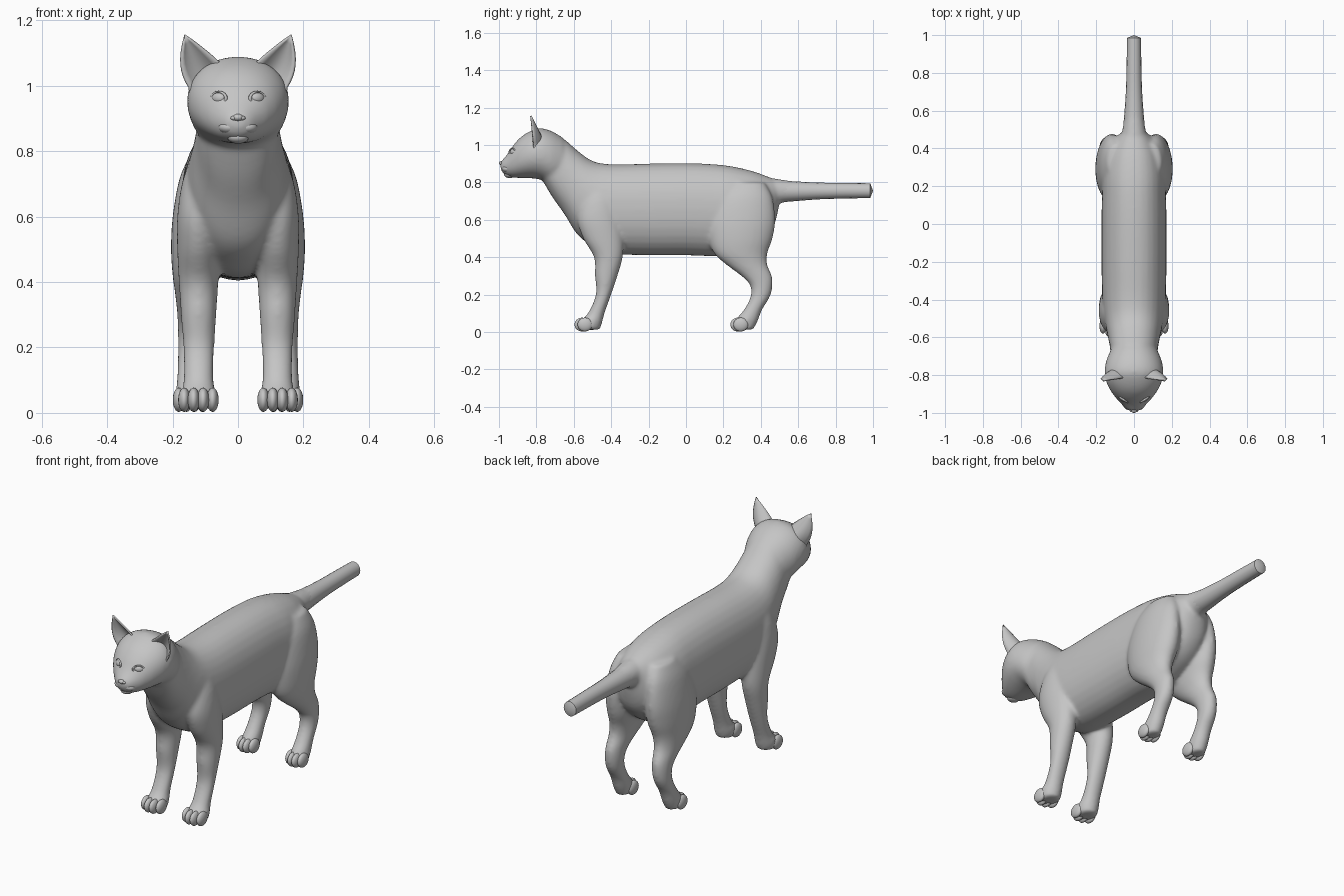
import bpy, bmesh, math
from mathutils import Vector

if "Cube" in bpy.data.objects:
    bpy.data.objects.remove(bpy.data.objects["Cube"])

grey = bpy.data.materials.new("warm_grey")
grey.diffuse_color = (0.56, 0.56, 0.56, 1)
grey.use_nodes = True
grey.node_tree.nodes["Principled BSDF"].inputs["Base Color"].default_value = grey.diffuse_color


def make_object(name, bm):
    bmesh.ops.recalc_face_normals(bm, faces=bm.faces)
    mesh = bpy.data.meshes.new(name)
    bm.to_mesh(mesh)
    bm.free()
    ob = bpy.data.objects.new(name, mesh)
    bpy.context.collection.objects.link(ob)
    mesh.materials.append(grey)
    return ob


def spline(rows, steps):
    """Smoothly interpolate between section rows."""
    out = []
    for i in range(len(rows) - 1):
        a, b = rows[max(i - 1, 0)], rows[i]
        c, d = rows[i + 1], rows[min(i + 2, len(rows) - 1)]
        for k in range(steps):
            t = k / steps
            out.append([q + 0.5 * t * (r - p + t * (2 * p - 5 * q + 4 * r - s + t * (3 * (q - r) + s - p)))
                        for p, q, r, s in zip(a, b, c, d)])
    return out + [list(rows[-1])]


def loft(bm, axis, rows, n=32, power=2.0, point=0.0, side=1):
    """Rows are (position, x0, x1, v0, v1): ovals stacked along y or z."""
    rings = []
    for t, x0, x1, v0, v1 in spline(rows, 4):
        ring = []
        for k in range(n):
            a = 2 * math.pi * k / n
            c, s = math.cos(a), math.sin(a)
            c = math.copysign(abs(c) ** (2 / power), c)
            s = math.copysign(abs(s) ** (2 / power), s)
            x = side * ((x0 + x1) / 2 + c * (x1 - x0) / 2)
            v = (v0 + v1) / 2 + s * (v1 - v0) / 2
            ring.append(bm.verts.new((x, t, v) if axis == "y" else (x, v, t)))
        rings.append(ring)
    for r0, r1 in zip(rings, rings[1:]):
        for k in range(n):
            bm.faces.new((r0[k], r0[(k + 1) % n], r1[(k + 1) % n], r1[k]))
    bm.faces.new(rings[0])
    centre = sum((v.co for v in rings[-1]), Vector()) / n
    centre["xyz".index(axis)] += point
    tip = bm.verts.new(centre)
    for k in range(n):
        bm.faces.new((rings[-1][k], rings[-1][(k + 1) % n], tip))


def ball(name, loc, size, turn=0.0):
    bm = bmesh.new()
    bmesh.ops.create_uvsphere(bm, u_segments=20, v_segments=12, radius=1)
    ob = make_object(name, bm)
    ob.location, ob.scale, ob.rotation_euler = loc, size, (0, 0, turn)
    return ob


# Body: torso, neck, head and legs blended into one skin
bm = bmesh.new()
torso = [(-.80, .10, .87, 1.04), (-.72, .12, .73, 1.06), (-.65, .128, .63, 1.03),
         (-.58, .142, .52, .97), (-.50, .158, .46, .915), (-.40, .168, .42, .897),
         (-.20, .172, .41, .90), (0, .172, .41, .902), (.15, .17, .405, .897),
         (.25, .168, .41, .885), (.35, .15, .45, .862), (.42, .12, .50, .838),
         (.47, .085, .57, .818), (.495, .045, .66, .808)]
loft(bm, "y", [(y, -w, w, lo, hi) for y, w, lo, hi in torso], power=2.2)
head = [(-.992, .02, .875, .91), (-.98, .042, .85, .922), (-.95, .07, .832, .958),
        (-.92, .097, .825, 1.003), (-.88, .126, .823, 1.045), (-.83, .149, .822, 1.075),
        (-.78, .156, .815, 1.09), (-.72, .146, .79, 1.075), (-.66, .12, .78, 1.04)]
loft(bm, "y", [(y, -w, w, lo, hi) for y, w, lo, hi in head], power=2.1)
loft(bm, "y", [(.38, -.08, .08, .66, .83), (.48, -.065, .065, .685, .82),
               (.56, -.052, .052, .698, .808), (.66, -.044, .044, .708, .798)])
front_leg = [(.78, .06, .145, -.52, -.40), (.70, .05, .172, -.56, -.37),
             (.60, .05, .186, -.58, -.35), (.50, .055, .186, -.55, -.335),
             (.40, .06, .181, -.492, -.338), (.30, .066, .175, -.487, -.366),
             (.20, .072, .168, -.482, -.40), (.10, .074, .167, -.525, -.435),
             (.05, .066, .176, -.575, -.448), (.012, .075, .168, -.57, -.46)]
hind_leg = [(.80, .05, .14, .24, .42), (.72, .04, .178, .16, .462),
            (.60, .035, .2, .12, .478), (.50, .035, .205, .12, .463),
            (.42, .055, .2, .15, .435), (.36, .075, .192, .215, .435),
            (.30, .09, .186, .295, .46), (.25, .096, .184, .342, .463),
            (.19, .10, .184, .345, .45), (.12, .102, .186, .31, .408),
            (.06, .10, .19, .262, .385), (.012, .108, .184, .26, .36)]
for side in (1, -1):
    loft(bm, "z", front_leg, side=side)
    loft(bm, "z", hind_leg, side=side)
body = make_object("body", bm)
remesh = body.modifiers.new("blend", "REMESH")
remesh.mode = "VOXEL"
remesh.voxel_size = 0.009
remesh.use_smooth_shade = True
smooth = body.modifiers.new("soften", "SMOOTH")
smooth.factor, smooth.iterations = 0.5, 14

# Tail with a blunt cut end
bm = bmesh.new()
loft(bm, "y", [(.45, -.065, .065, .69, .81), (.55, -.054, .054, .697, .807),
               (.70, -.043, .043, .709, .799), (.85, -.039, .039, .714, .797),
               (.985, -.037, .037, .716, .795)], n=16, point=.015)
make_object("tail", bm)

for side in (1, -1):
    tag = "left" if side > 0 else "right"
    # Toes
    for leg, cx, toe_y, gap in (("front", .121, -.556, .029), ("hind", .145, .277, .024)):
        for k in range(4):
            off = k - 1.5
            back = .016 if abs(off) > 1 else 0
            ball(f"{tag}_{leg}_toe_{k + 1}", (side * (cx + off * gap), toe_y + back, .04),
                 (.0185, .04, .037))
    # Ears: curved cups open to the front
    bm = bmesh.new()
    inner, outer, tip = Vector((.058, -.815, 1.07)), Vector((.148, -.815, .995)), Vector((.163, -.83, 1.156))
    grid = []
    for j in range(11):
        v = -.25 + 1.25 * j / 10
        spread = max(1 - v, 0) ** .8
        bulge = max(v * (1 - v), 0)
        row = []
        for i in range(9):
            u = i / 8
            p = tip + (inner.lerp(outer, u) - tip) * spread
            p.x += bulge * (.075 * u - .015 * (1 - u))
            p.y += .045 * (1 - (2 * u - 1) ** 2) * min(spread, 1)
            row.append(bm.verts.new((side * p.x, p.y, p.z)))
        grid.append(row)
    for r0, r1 in zip(grid, grid[1:]):
        for i in range(8):
            bm.faces.new((r0[i], r0[i + 1], r1[i + 1], r1[i]))
    bmesh.ops.remove_doubles(bm, verts=bm.verts, dist=.0005)
    ear = make_object(f"{tag}_ear", bm)
    shell = ear.modifiers.new("thickness", "SOLIDIFY")
    shell.thickness, shell.offset = .008, 0
    # Eyes with lids
    turn = side * .6
    ball(f"{tag}_eye", (side * .058, -.921, .962), (.025, .017, .019), turn)
    bpy.ops.mesh.primitive_torus_add(major_segments=24, minor_segments=8, major_radius=.027,
                                     minor_radius=.005, location=(side * .059, -.928, .962),
                                     rotation=(math.pi / 2, 0, turn))
    lid = bpy.context.object
    lid.name = f"{tag}_eyelid"
    lid.scale = (1, .72, 1)
    lid.data.materials.append(grey)
    # Lips and nostril wings
    ball(f"{tag}_lip", (side * .026, -.952, .873), (.034, .033, .021), side * .35)
    ball(f"{tag}_nostril", (side * .011, -.983, .901), (.012, .013, .008), side * .4)

# Nose and chin
ball("nose", (0, -.986, .903), (.016, .014, .011))
ball("chin", (0, -.943, .843), (.033, .03, .02))

bpy.ops.object.select_all(action="SELECT")
bpy.context.view_layer.objects.active = body
bpy.ops.object.shade_smooth_by_angle(angle=math.radians(50))
